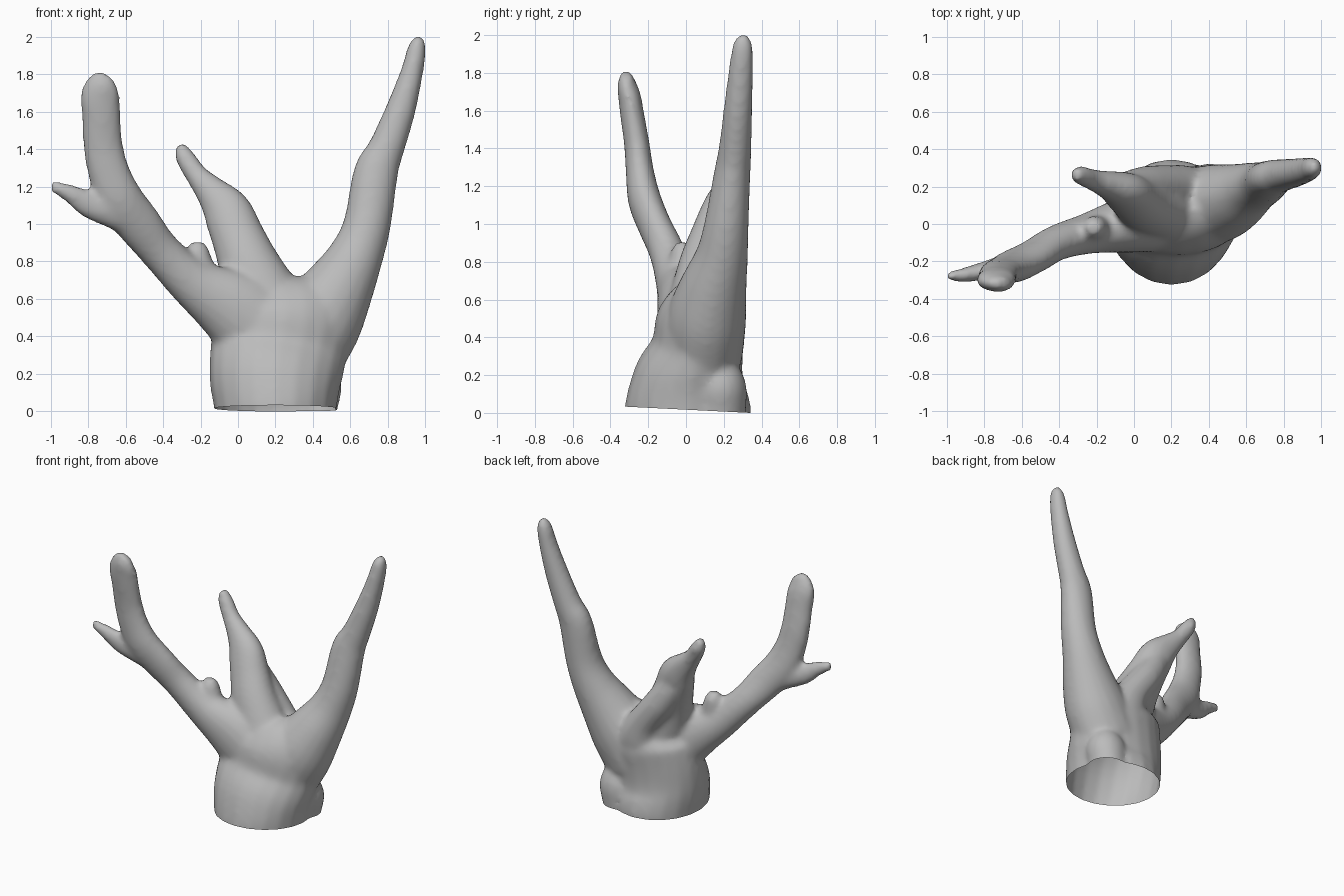
import bpy, bmesh, math
from mathutils import Vector

if "Cube" in bpy.data.objects:
    bpy.data.objects.remove(bpy.data.objects["Cube"], do_unlink=True)

grey = bpy.data.materials.new("plain grey")
grey.use_nodes = True
grey.diffuse_color = (0.5, 0.5, 0.5, 1)
grey.node_tree.nodes["Principled BSDF"].inputs["Base Color"].default_value = (0.5, 0.5, 0.5, 1)

SIDES, STEPS = 20, 4


def spline(pts):
    """Smooth curve through 5-value stations: x, y, z, half width, half depth."""
    v = [Vector(p) for p in pts]
    out = []
    for i in range(len(v) - 1):
        a, b, c, d = v[max(i - 1, 0)], v[i], v[i + 1], v[min(i + 2, len(v) - 1)]
        for s in range(STEPS):
            t = s / STEPS
            out.append(0.5 * (2 * b + (c - a) * t + (2 * a - 5 * b + 4 * c - d) * t**2
                              + (3 * b - a - 3 * c + d) * t**3))
    return out + [v[-1]]


def limb(bm, pts):
    """Closed tube of elliptical rings along the stations."""
    st = spline(pts)
    pos = [Vector(s[:3]) for s in st]
    rings = []
    for i, s in enumerate(st):
        tangent = (pos[min(i + 1, len(pos) - 1)] - pos[max(i - 1, 0)]).normalized()
        side = Vector((0, 1, 0)).cross(tangent).normalized()
        depth = tangent.cross(side)
        ring = []
        for k in range(SIDES):
            a = 2 * math.pi * k / SIDES
            ring.append(bm.verts.new(pos[i] + side * s[3] * math.cos(a) + depth * s[4] * math.sin(a)))
        rings.append(ring)
    for lo, hi in zip(rings, rings[1:]):
        for k in range(SIDES):
            n = (k + 1) % SIDES
            bm.faces.new((lo[k], lo[n], hi[n], hi[k]))
    bm.faces.new(rings[0][::-1])
    bm.faces.new(rings[-1])


bm = bmesh.new()

# Trunk with a flared foot
limb(bm, [(.2, .01, -.08, .32, .33), (.2, .01, .03, .33, .335), (.2, .02, .18, .355, .3),
          (.22, .06, .34, .365, .245), (.25, .08, .5, .36, .235), (.25, .1, .61, .3, .175),
          (.24, .13, .69, .16, .07)])
# Bulging heel at the back left of the foot
limb(bm, [(.38, .17, -.08, .13, .14), (.4, .18, .04, .135, .14), (.41, .18, .14, .145, .14),
          (.41, .16, .23, .11, .11), (.4, .14, .28, .06, .06)])
# Tall left branch
limb(bm, [(.31, .09, .3, .25, .21), (.44, .11, .5, .235, .21), (.54, .145, .66, .19, .18),
          (.63, .19, .83, .147, .14), (.69, .215, 1, .127, .118), (.735, .245, 1.27, .12, .097),
          (.79, .26, 1.4, .098, .087), (.865, .275, 1.6, .082, .077), (.925, .29, 1.8, .062, .067),
          (.955, .3, 1.94, .05, .055), (.965, .3, 2.0, .025, .03)])
# Forked right branch
limb(bm, [(.15, .03, .41, .24, .18), (-.02, 0, .55, .21, .155), (-.24, -.05, .685, .133, .11),
          (-.41, -.1, .85, .11, .095), (-.53, -.17, 1, .122, .088), (-.63, -.22, 1.13, .125, .088),
          (-.69, -.245, 1.28, .112, .075), (-.72, -.26, 1.42, .107, .068),
          (-.73, -.285, 1.58, .103, .064), (-.735, -.3, 1.68, .108, .06),
          (-.715, -.315, 1.745, .09, .048), (-.685, -.315, 1.785, .055, .028)])
# Spike on the right branch
limb(bm, [(-.5, -.17, .98, .08, .07), (-.67, -.22, 1.06, .085, .065), (-.8, -.25, 1.105, .072, .05),
          (-.9, -.27, 1.165, .05, .04), (-1, -.28, 1.205, .03, .024)])
# Small stub
limb(bm, [(-.19, -.03, .7, .09, .08), (-.21, -.02, .82, .068, .065), (-.215, -.02, .87, .058, .055),
          (-.215, -.02, .905, .035, .03)])
# Middle branch
limb(bm, [(.14, .08, .6, .2, .17), (.06, .1, .78, .165, .14), (0, .14, .93, .143, .12),
          (-.06, .18, 1.07, .13, .1), (-.14, .21, 1.17, .09, .075), (-.22, .235, 1.26, .062, .057),
          (-.285, .26, 1.36, .053, .05), (-.31, .265, 1.425, .03, .03)])
# Root of the middle branch, running down the back of the trunk
limb(bm, [(-.04, .2, 1, .09, .08), (.06, .2, .84, .11, .11), (.19, .2, .66, .12, .115),
          (.25, .18, .52, .18, .135), (.27, .14, .36, .22, .14)])

mesh = bpy.data.meshes.new("branching_stump")
bm.to_mesh(mesh)
bm.free()
stump = bpy.data.objects.new("branching_stump", mesh)
bpy.context.collection.objects.link(stump)

# Fuse the limbs into one skin and soften the joints
fuse = stump.modifiers.new("fuse", 'REMESH')
fuse.mode = 'VOXEL'
fuse.voxel_size = 0.018
soft = stump.modifiers.new("soften", 'SMOOTH')
soft.factor = 0.5
soft.iterations = 10
fused = bpy.data.meshes.new_from_object(
    stump.evaluated_get(bpy.context.evaluated_depsgraph_get()))
stump.modifiers.clear()
stump.data = fused

# Cut the foot open along a slightly tilted rim
bm = bmesh.new()
bm.from_mesh(fused)
bmesh.ops.bisect_plane(bm, geom=bm.verts[:] + bm.edges[:] + bm.faces[:],
                       plane_co=(0, .34, 0), plane_no=(0, .05, 1), clear_inner=True)
for f in bm.faces:
    f.smooth = True
bm.to_mesh(fused)
bm.free()
fused.materials.clear()
fused.materials.append(grey)
